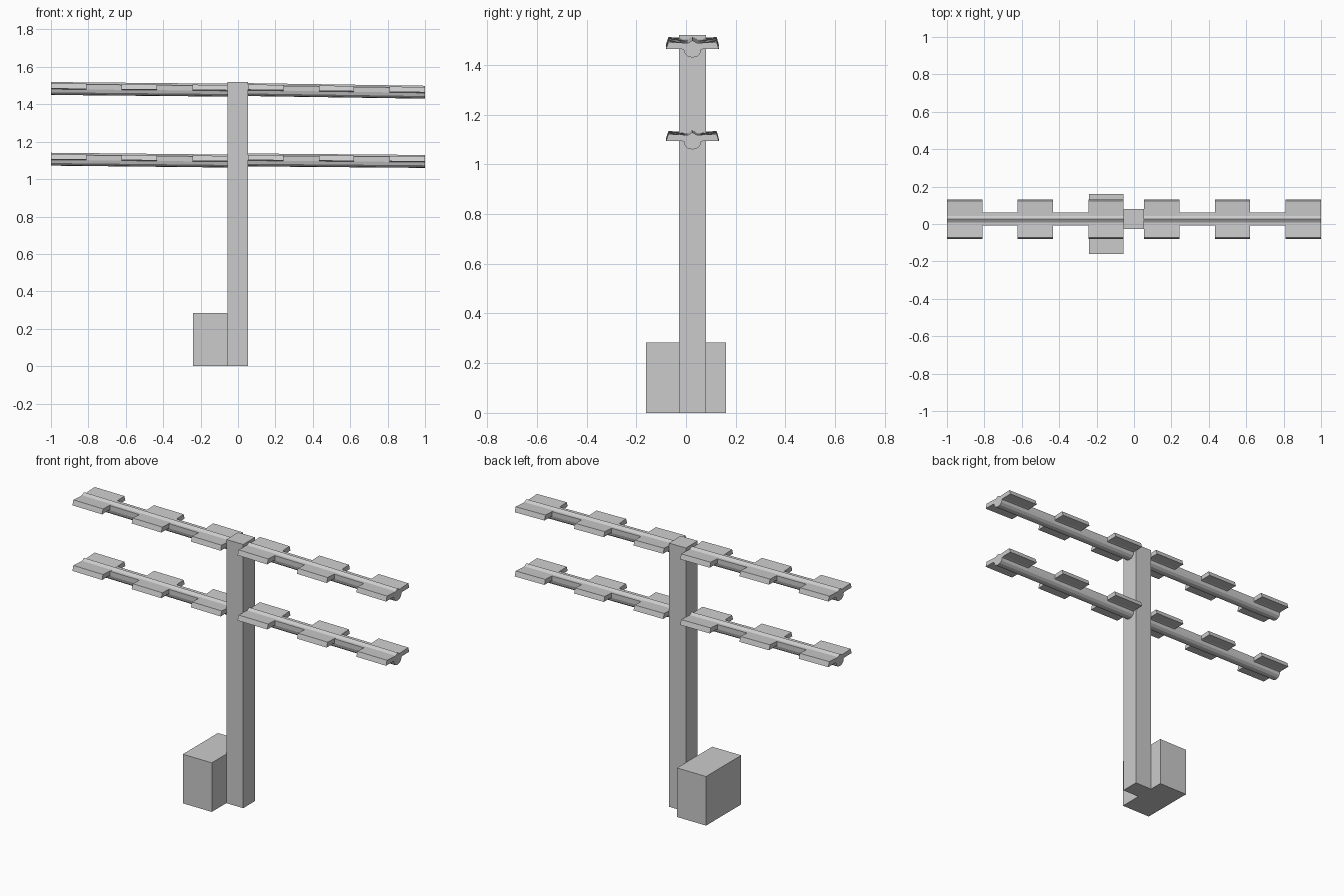
import bpy

if "Cube" in bpy.data.objects:
    bpy.data.objects.remove(bpy.data.objects["Cube"])

CY = 0.026  # centre line of post and rails

# Half sections (y offset from centre, height above rail bottom), top to bottom
TOP = [(0.0, 0.069), (0.018, 0.058)]
TROUGH = [(0.035, 0.031), (0.030, 0.014), (0.017, 0.003), (0.0, 0.0)]
BEAM = TOP + [(0.035, 0.058)] + TROUGH
WING = TOP + [(0.097, 0.062), (0.106, 0.034), (0.044, 0.034)] + TROUGH


def add_mesh(name, verts, faces):
    mesh = bpy.data.meshes.new(name)
    mesh.from_pydata(verts, [], faces)
    obj = bpy.data.objects.new(name, mesh)
    bpy.context.collection.objects.link(obj)
    return obj


def box(name, x0, x1, y0, y1, z0, z1):
    bpy.ops.mesh.primitive_cube_add(
        size=1, location=((x0 + x1) / 2, (y0 + y1) / 2, (z0 + z1) / 2))
    obj = bpy.context.object
    obj.name = name
    obj.scale = (x1 - x0, y1 - y0, z1 - z0)


def rail(name, x0, x1, z0, z1):
    """Sloping rail: five stretches alternating wide wings and narrow beam."""
    verts, faces = [], []
    step = (x1 - x0) / 5
    for i in range(5):
        half = WING if i % 2 == 0 else BEAM
        loop = half + [(-y, z) for y, z in reversed(half[1:-1])]
        n, b = len(loop), len(verts)
        for k in (i, i + 1):
            base = z0 + (z1 - z0) * k / 5
            verts += [(x0 + step * k, CY + y, base + z) for y, z in loop]
        faces += [(b + j, b + (j + 1) % n, b + n + (j + 1) % n, b + n + j)
                  for j in range(n)]
        faces += [tuple(range(b + n - 1, b - 1, -1)),
                  tuple(range(b + n, b + 2 * n))]
    add_mesh(name, verts, faces)


# Upright post and counterweight block
box("post", -0.055, 0.053, -0.028, 0.08, 0, 1.52)
box("base_block", -0.24, -0.055, -0.16, 0.16, 0, 0.283)

# Rails on both sides of the post, bottom heights at each end
rail("upper_rail_left", -1, -0.055, 1.450, 1.441)
rail("upper_rail_right", 0.053, 1, 1.444, 1.430)
rail("lower_rail_left", -1, -0.055, 1.072, 1.062)
rail("lower_rail_right", 0.053, 1, 1.068, 1.060)
